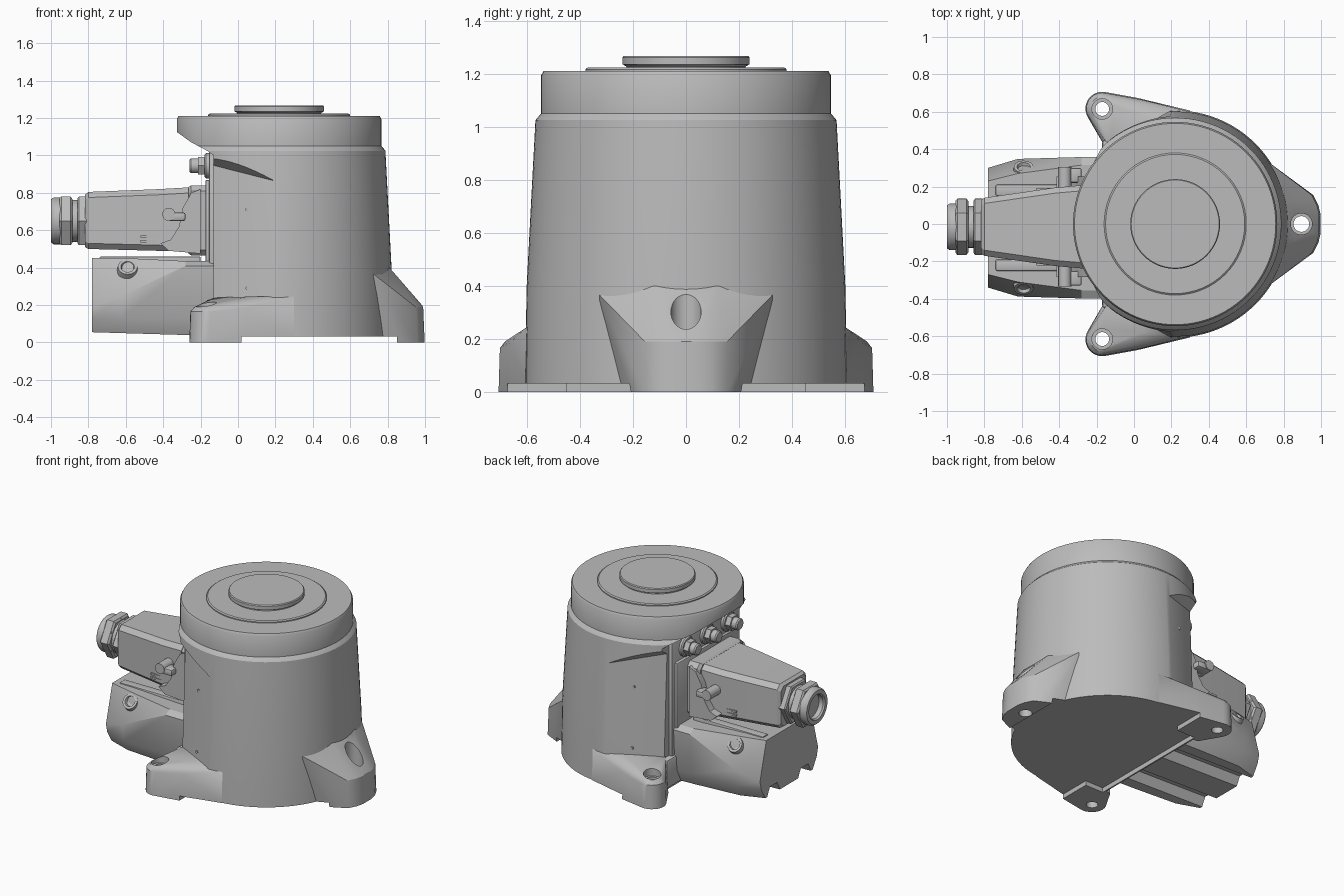
import bpy, bmesh, math
from mathutils import Matrix

if "Cube" in bpy.data.objects:
    bpy.data.objects.remove(bpy.data.objects["Cube"])

grey = bpy.data.materials.new("machine grey")
grey.use_nodes = True
grey.diffuse_color = (0.5, 0.5, 0.5, 1)
grey.node_tree.nodes["Principled BSDF"].inputs["Base Color"].default_value = (0.5, 0.5, 0.5, 1)

CX = 0.22  # main axis
CY = -0.015  # connector axis
# Turns +z into -x, with the first lathe corner pointing sideways
ALONG_X = Matrix.Rotation(-math.pi / 2, 4, 'Y') @ Matrix.Rotation(math.pi / 2, 4, 'Z')


def finish(name, bm):
    bmesh.ops.recalc_face_normals(bm, faces=bm.faces)
    mesh = bpy.data.meshes.new(name)
    bm.to_mesh(mesh)
    bm.free()
    mesh.materials.append(grey)
    obj = bpy.data.objects.new(name, mesh)
    bpy.context.scene.collection.objects.link(obj)
    return obj


def lathe(name, profile, place, segs=64):
    """Revolve (radius, height) points about z, then place."""
    bm = bmesh.new()
    vs = [bm.verts.new((r, 0, h)) for r, h in profile]
    es = [bm.edges.new(p) for p in zip(vs, vs[1:])]
    bmesh.ops.spin(bm, geom=vs + es, cent=(0, 0, 0), axis=(0, 0, 1),
                   angle=2 * math.pi, steps=segs)
    bmesh.ops.remove_doubles(bm, verts=bm.verts, dist=0.0002)
    bm.transform(place)
    return finish(name, bm)


def rod(name, r, h, place, segs=32):
    return lathe(name, [(0, 0), (r, 0), (r, h), (0, h)], place, segs)


def hull(name, points):
    bm = bmesh.new()
    for p in points:
        bm.verts.new(p)
    out = bmesh.ops.convex_hull(bm, input=bm.verts)
    junk = [v for v in set(out["geom_interior"] + out["geom_unused"])
            if isinstance(v, bmesh.types.BMVert)]
    bmesh.ops.delete(bm, geom=junk, context='VERTS')
    bmesh.ops.dissolve_limit(bm, angle_limit=0.02, verts=bm.verts, edges=bm.edges)
    return finish(name, bm)


def box(name, x0, x1, y0, y1, z0, z1):
    return hull(name, [(x, y, z) for x in (x0, x1) for y in (y0, y1) for z in (z0, z1)])


def loft(name, rings):
    """Skin matching closed rings and cap the ends."""
    bm = bmesh.new()
    rows = [[bm.verts.new(p) for p in ring] for ring in rings]
    n = len(rows[0])
    for a, b in zip(rows, rows[1:]):
        for i in range(n):
            bm.faces.new((a[i], a[(i + 1) % n], b[(i + 1) % n], b[i]))
    bm.faces.new(rows[0])
    bm.faces.new(rows[-1])
    return finish(name, bm)


def bake(obj):
    deps = bpy.context.evaluated_depsgraph_get()
    mesh = bpy.data.meshes.new_from_object(obj.evaluated_get(deps))
    obj.modifiers.clear()
    obj.data = mesh


def cut(obj, cutters):
    for c in cutters:
        m = obj.modifiers.new("cut", 'BOOLEAN')
        m.operation, m.solver, m.object = 'DIFFERENCE', 'EXACT', c
    bake(obj)


def bevel(obj, width):
    m = obj.modifiers.new("bevel", 'BEVEL')
    m.width, m.segments, m.limit_method = width, 2, 'ANGLE'
    m.angle_limit = math.radians(35)
    bake(obj)


def at(x, y, z):
    return Matrix.Translation((x, y, z))


def circle(x, y, r, z, n=24):
    return [(x + r * math.cos(2 * math.pi * i / n), y + r * math.sin(2 * math.pi * i / n), z)
            for i in range(n)]


# Main housing with the overhanging head
body = lathe("main_housing", [(0, 0), (0.608, 0), (0.601, 0.4), (0.568, 1.025), (0.562, 1.033),
                              (0.546, 1.05), (0.546, 1.195), (0.538, 1.21), (0, 1.21)],
             at(CX, 0, 0), 96)
back = [(-0.13, -0.1), (-0.13, 1.0), (-0.165, 1.025), (-0.25, 1.07), (-0.34, 1.135),
        (-0.8, 1.4), (-0.8, -0.1)]
back_cut = loft("back_cutter", [[(x, y, z) for x, z in back] for y in (-1, 1)])
under = [box("underside_cutter", 0.02, 0.85, -1, 1, -0.1, 0.032),
         box("rear_underside_cutter", -0.12, 0.03, -0.45, 0.45, -0.1, 0.032)]
sides = []
for s in (-1, 1):
    # x, y at the bottom, y at the top, top height
    plan = [(-0.3, 0.333, 0.30, 0.99), (0.21, 0.615, 0.585, 0.86),
            (0.21, 0.8, 0.8, 1.0), (-0.3, 0.8, 0.8, 1.16)]
    sides.append(hull("side_cutter", [(x, s * y, z) for x, y0, y1, t in plan
                                      for y, z in ((y0, 0.2), (y1, t))]))
cutters = [back_cut] + under + sides
cut(body, cutters)

# Top cover and central boss
lathe("top_cover", [(0, 1.2), (0.38, 1.2), (0.38, 1.217), (0.372, 1.223), (0, 1.223)], at(CX, 0, 0))
lathe("center_boss", [(0, 1.21), (0.225, 1.21), (0.225, 1.228), (0.24, 1.236),
                      (0.24, 1.261), (0.235, 1.267), (0, 1.267)], at(CX, 0, 0))

# Front mounting lug: sloped top, flanks flaring upwards into the housing
tip = [(0.99, 0.05), (0.978, 0.1), (0.95, 0.155), (0.86, 0.2)]
pts = [(x - dx, s * y, z) for x, y in tip for s in (-1, 1)
       for z, dx in ((0, -0.008), (0.19, 0), (0.21, 0.015))]
for s in (-1, 1):
    pts += [(0.75, s * 0.25, 0), (0.70, s * 0.345, 0.385), (0.81, s * 0.12, 0.4),
            (0.5, s * 0.25, 0), (0.5, s * 0.345, 0.385)]
lug = hull("front_lug", pts)
holes = [rod("lug_bore_cutter", 0.057, 1, at(0.895, 0, 0.14)),
         rod("lug_hole_cutter", 0.042, 1, at(0.895, 0, -0.3))]
cutters += holes
cut(lug, under[:1] + holes)

# Rear feet
for s, side in ((1, "left"), (-1, "right")):
    inner = [(0.3, 0.607), (0.18, 0.637), (0.03, 0.672), (0.1, 0.4), (-0.165, 0.43)]
    pts = circle(-0.17, s * 0.617, 0.09, 0) + circle(-0.17, s * 0.617, 0.085, 0.165)
    pts += circle(-0.165, s * 0.615, 0.068, 0.19)
    pts += [(x, s * y, 0) for x, y in inner]
    pts += [(0.3, s * 0.6, 0.245), (0.05, s * 0.58, 0.245), (-0.13, s * 0.41, 0.24),
            (0.1, s * 0.4, 0.245), (0.04, s * 0.665, 0.185)]
    foot = hull(side + "_rear_foot", pts)
    holes = [rod("foot_bore_cutter", 0.055, 1, at(-0.17, s * 0.615, 0.165)),
             rod("foot_hole_cutter", 0.037, 1, at(-0.17, s * 0.615, -0.3))]
    cutters += holes
    cut(foot, under + holes)
    # Small plugs on the flat flank
    for z, y in ((0.29, 0.524), (0.71, 0.504)):
        rod(side + "_flank_pin", 0.01, 0.02,
            at(0.05, s * (y - 0.015), z) @ Matrix.Rotation(-s * math.pi / 2, 4, 'X'), 12)

# Rear wall and connector panel
bevel(box("rear_base_wall", -0.17, 0.0, -0.45, 0.45, 0.033, 0.23), 0.015)
bevel(box("rear_panel", -0.155, 0.0, -0.375, 0.375, 0.2, 1.02), 0.012)
bevel(box("panel_cover", -0.175, -0.1, -0.345, 0.345, 0.24, 0.87), 0.01)

# Port fittings above the connector
for y in (-0.23, 0, 0.23):
    place = at(-0.14, y, 0.945) @ ALONG_X
    lathe("port_collar", [(0, 0), (0.068, 0), (0.068, 0.03), (0.06, 0.038), (0, 0.038)], place, 32)
    lathe("port_nut", [(0, 0.03), (0.055, 0.03), (0.055, 0.075), (0, 0.075)], place, 6)
    lathe("port_cap", [(0, 0.07), (0.04, 0.07), (0.04, 0.11), (0.033, 0.118), (0, 0.118)], place, 24)


# Lower connector housing: faceted shoulders and a ribbed underside
def housing_ring(x, top_z, top_w, shoulder_w, shoulder_z, low_z):
    half = [(top_w, top_z), (shoulder_w, shoulder_z), (shoulder_w - 0.015, 0.13),
            (shoulder_w - 0.06, low_z), (0.24, low_z), (0.21, low_z + 0.06),
            (0.13, low_z + 0.06), (0.10, low_z)]
    ring = half + [(-y, z) for y, z in reversed(half)]
    return [(x, y - 0.02, z) for y, z in ring]


loft("lower_connector", [housing_ring(-0.78, 0.452, 0.25, 0.32, 0.19, 0.055),
                         housing_ring(-0.62, 0.452, 0.29, 0.368, 0.25, 0.05),
                         housing_ring(-0.28, 0.435, 0.335, 0.378, 0.41, 0.04),
                         housing_ring(-0.13, 0.435, 0.335, 0.378, 0.41, 0.035)])
for s in (-1, 1):
    tilt = at(-0.59, s * 0.32 - 0.02, 0.4) @ Matrix.Rotation(-s * 0.9, 4, 'X')
    lathe("housing_screw", [(0, -0.05), (0.06, -0.05), (0.052, 0.008), (0.036, 0.008),
                            (0.03, -0.01), (0, -0.01)], tilt, 24)
    y = s * 0.2 - 0.02
    bevel(box("top_rib", -0.74, -0.2, y - 0.03, y + 0.03, 0.4, 0.46), 0.008)


# Upper connector hood, narrowing towards the cable
def hood_ring(x, w, z0, z1, c=0.03):
    half = [(w - c, z1), (w, z1 - c), (w, z0 + c), (w - c, z0)]
    ring = half + [(-y, z) for y, z in reversed(half)]
    return [(x, y + CY, z) for y, z in ring]


loft("connector_hood", [hood_ring(-0.818, 0.14, 0.51, 0.79), hood_ring(-0.80, 0.155, 0.5, 0.805),
                        hood_ring(-0.42, 0.21, 0.49, 0.82), hood_ring(-0.25, 0.225, 0.485, 0.83)])
loft("connector_flange", [hood_ring(-0.265, 0.235, 0.475, 0.83), hood_ring(-0.25, 0.25, 0.465, 0.84),
                          hood_ring(-0.14, 0.25, 0.465, 0.84)])

# Locking levers on both sides
lever = [(-0.2, 0.475), (-0.37, 0.49), (-0.415, 0.53), (-0.36, 0.55), (-0.315, 0.62),
         (-0.295, 0.72), (-0.25, 0.8), (-0.2, 0.82)]
for s in (-1, 1):
    loft("locking_lever", [[(x, s * y + CY, z) for x, z in lever] for y in (0.205, 0.268)])
    turn = Matrix.Rotation(-s * math.pi / 2, 4, 'X')
    rod("lever_pin", 0.035, 0.13, at(-0.37, s * 0.19 + CY, 0.685) @ turn, 20)
    y = s * 0.275 + CY
    bevel(box("lever_catch", -0.38, -0.28, y - 0.04, y + 0.04, 0.65, 0.695), 0.012)
    y = s * 0.196 + CY
    for z in (0.535, 0.56):
        box("grip_rib", -0.52, -0.40, y - 0.012, y + 0.012, z, z + 0.012)

# Cable gland with a hollow end
gland = at(-0.81, CY, 0.65) @ ALONG_X
lathe("gland_base_nut", [(0, 0), (0.15, 0), (0.15, 0.04), (0.14, 0.047), (0, 0.047)], gland, 6)
lathe("gland_neck", [(0, 0.04), (0.112, 0.04), (0.112, 0.085), (0, 0.085)], gland, 40)
lathe("gland_hex_nut", [(0, 0.075), (0.135, 0.075), (0.15, 0.085), (0.15, 0.135), (0.138, 0.145),
                        (0, 0.145)], gland, 6)
lathe("gland_end", [(0, 0.08), (0.125, 0.08), (0.125, 0.175), (0.115, 0.19), (0.088, 0.19),
                    (0.08, 0.18), (0.08, 0.148), (0, 0.148)], gland, 40)

# Drop the helpers and shade
for c in cutters:
    bpy.data.objects.remove(c)
for obj in bpy.context.scene.objects:
    if obj.type == 'MESH':
        bpy.ops.object.select_all(action='DESELECT')
        obj.select_set(True)
        bpy.context.view_layer.objects.active = obj
        bpy.ops.object.shade_smooth_by_angle(angle=math.radians(30))
